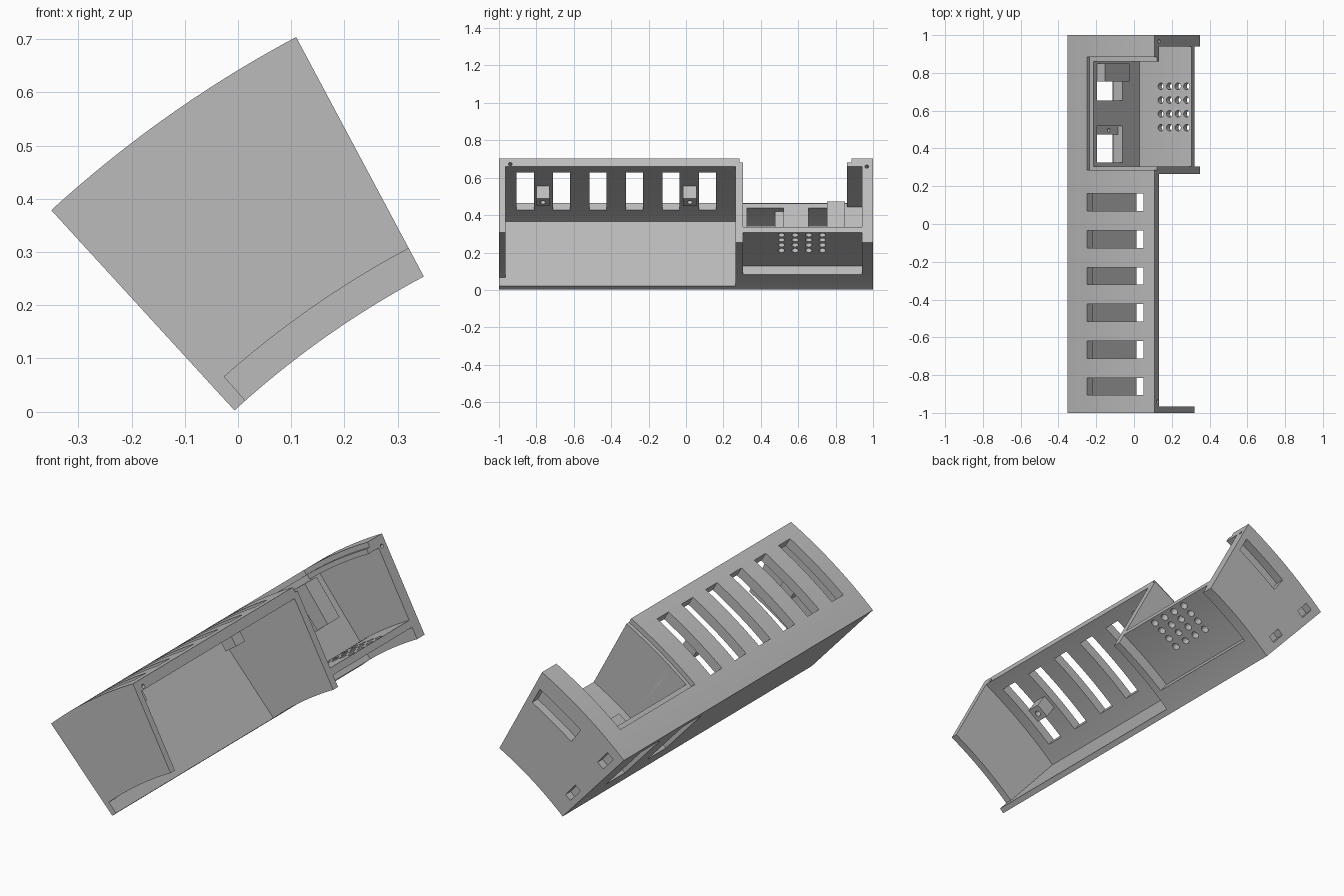
import bpy, bmesh, math
from mathutils import Vector, Matrix

cube = bpy.data.objects.get("Cube")
if cube:
    bpy.data.objects.remove(cube, do_unlink=True)

grey = bpy.data.materials.new("plain grey")
grey.use_nodes = True
colour = (0.5, 0.5, 0.5, 1)
grey.diffuse_color = colour
grey.node_tree.nodes["Principled BSDF"].inputs["Base Color"].default_value = colour

# All walls are concentric arcs about one axis parallel to y
CX, CZ = 1.168, -1.2815
INNER, OUTER = 1.74, 2.25
LOW, HIGH = 118.07, 132.46
FLOOR, SKIN = 1.835, 2.20
OPEN = 110                 # beyond the open side
BACK_WALL = 128.4


def polar(r, deg, y):
    a = math.radians(deg)
    return Vector((CX + r * math.cos(a), y, CZ + r * math.sin(a)))


def finish(name, bm):
    bmesh.ops.recalc_face_normals(bm, faces=bm.faces)
    mesh = bpy.data.meshes.new(name)
    bm.to_mesh(mesh)
    bm.free()
    ob = bpy.data.objects.new(name, mesh)
    bpy.context.collection.objects.link(ob)
    mesh.materials.append(grey)
    return ob


def sector(name, r0, r1, a0, a1, y0, y1):
    """Curved block between two radii, two angles and two depths."""
    n = max(2, round((a1 - a0) * 1.5))
    angles = [a0 + (a1 - a0) * i / n for i in range(n + 1)]
    bm = bmesh.new()
    rings = [[bm.verts.new(polar(r, a, y)) for r, y in
              ((r0, y0), (r1, y0), (r1, y1), (r0, y1))] for a in angles]
    for p, q in zip(rings, rings[1:]):
        for k in range(4):
            j = (k + 1) % 4
            bm.faces.new((p[k], p[j], q[j], q[k]))
    bm.faces.new(rings[0])
    bm.faces.new(rings[-1])
    return finish(name, bm)


def drill(name, centre, axis, radius, length):
    bm = bmesh.new()
    turn = axis.to_track_quat('Z', 'Y').to_matrix().to_4x4()
    bmesh.ops.create_cone(bm, cap_ends=True, segments=20, radius1=radius, radius2=radius,
                          depth=length, matrix=Matrix.Translation(centre) @ turn)
    return finish(name, bm)


def combine(target, tool, operation='DIFFERENCE'):
    mod = target.modifiers.new("cut", 'BOOLEAN')
    mod.operation, mod.solver, mod.object = operation, 'EXACT', tool
    bpy.context.view_layer.objects.active = target
    bpy.ops.object.modifier_apply(modifier=mod.name)
    bpy.data.objects.remove(tool, do_unlink=True)


housing = sector("housing", INNER, OUTER, LOW, HIGH, -1, 1)


def cut(*dims):
    combine(housing, sector("cutter", *dims))


# Long bay, open on the side and underneath, and the shorter front plate
cut(1.6, SKIN, OPEN, 131.55, -0.965, 0.265)
cut(1.6, 1.80, OPEN, 131.55, -1.1, -0.9)

# Rear compartment with its top opening, lid rebate and underside recess
cut(FLOOR, SKIN, OPEN, BACK_WALL, 0.305, 0.94)
cut(2.1, 2.4, OPEN, BACK_WALL, 0.305, 0.86)
cut(2.225, 2.4, OPEN, 129.07, 0.285, 0.885)
cut(1.6, 1.80, OPEN, 128.45, 0.305, 0.94)

# Ventilation slots
for i in range(6):
    y = 0.115 - 0.195 * i
    cut(2.1, 2.4, 119.8, 129.07, y - 0.046, y + 0.046)

# Windows through the thick wall, each with a shallow screw seat beside it
for y in (0.325, 0.655):
    cut(1.98, 2.195, 127, 130.4, y, y + 0.15)
    cut(1.90, 2.195, 130.2, 135, y, y + 0.15)
    cut(1.98, 2.195, 127, 129.2, y + 0.1, y + 0.195)
    combine(housing, drill("seat_hole", polar(2.06, 129.2, y + 0.172),
                           polar(1, 39.2, 0) - polar(0, 0, 0), 0.01, 0.06))

# Pockets in the rear end face
cut(2.075, 2.165, 118.9, 126.1, 0.955, 1.1)
for r in (1.88, 2.158):
    cut(r - 0.042, r + 0.042, 130.4, 131.5, 0.96, 1.1)

# Grid of sound holes through the compartment floor
for a in (119.0, 120.65, 122.3, 124.0):
    for i in range(4):
        y = 0.51 + 0.073 * i
        axis = polar(1, a, 0) - polar(0, a, 0)
        combine(housing, drill("sound_hole", polar(1.815, a, y), axis, 0.018, 0.12))

# Pin holes in the open edge
edge_normal = polar(1, LOW - 90, 0) - polar(0, 0, 0)
for y, r in ((-0.94, 2.215), (0.967, 2.2)):
    combine(housing, drill("pin_hole", polar(r, LOW, y), edge_normal, 0.01, 0.08))

# Screw bosses hanging inside the long bay
for y in (-0.765, 0.02):
    boss = sector("screw_boss", 2.12, 2.21, 123.4, 125.35, y - 0.035, y + 0.035)
    combine(boss, drill("boss_hole", polar(2.12, 124.4, y),
                        polar(1, 124.4, 0) - polar(0, 0, 0), 0.014, 0.08))
    combine(housing, boss, 'UNION')

bpy.ops.object.select_all(action='DESELECT')
housing.select_set(True)
bpy.context.view_layer.objects.active = housing
bpy.ops.object.shade_smooth_by_angle(angle=math.radians(25))
